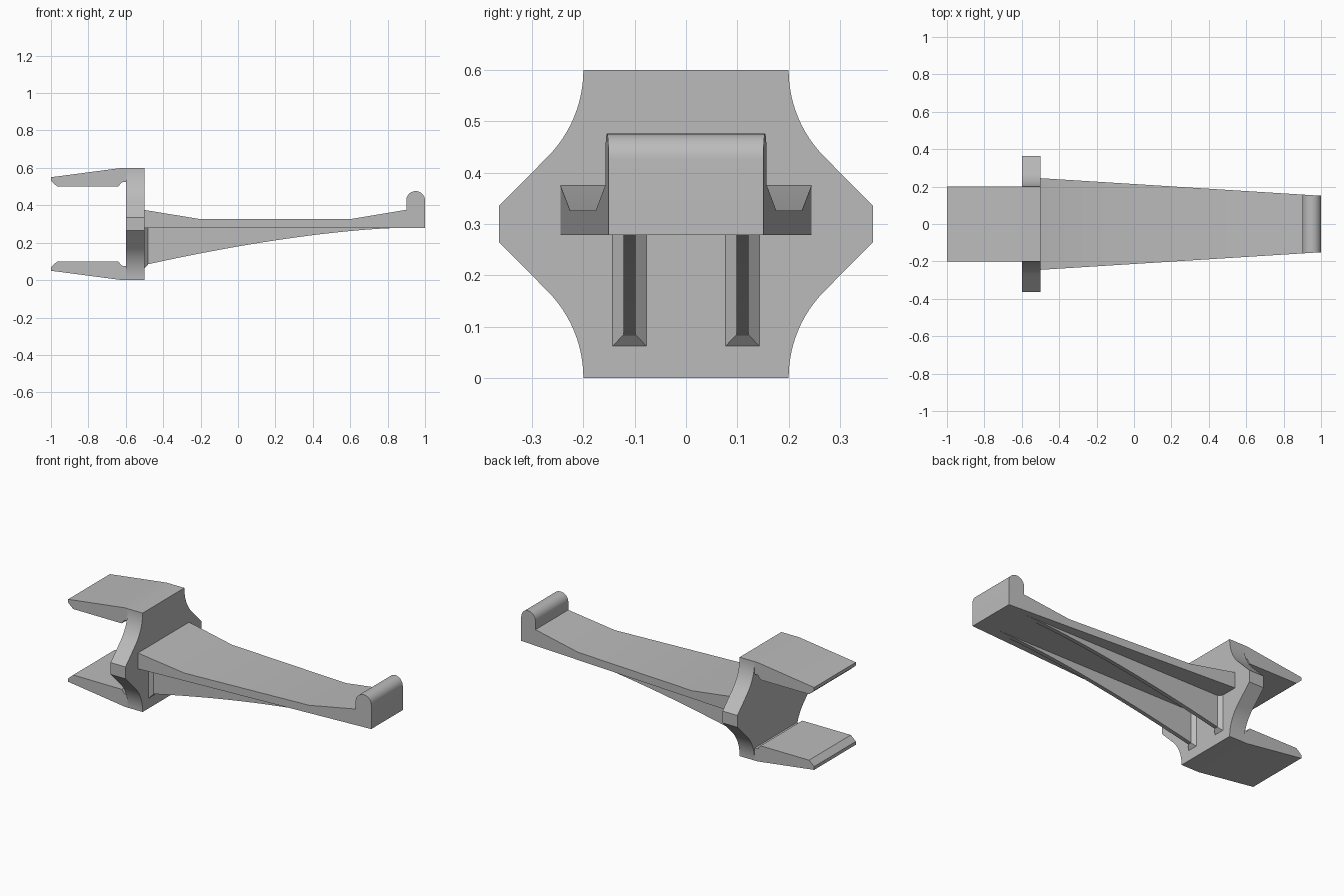
import bpy, bmesh, math

if "Cube" in bpy.data.objects:
    bpy.data.objects.remove(bpy.data.objects["Cube"])

grey = bpy.data.materials.new("plain grey")
grey.diffuse_color = (0.5, 0.5, 0.5, 1)
grey.use_nodes = True
grey.node_tree.nodes["Principled BSDF"].inputs["Base Color"].default_value = grey.diffuse_color


def loft(name, side_a, side_b):
    """Closed solid between two matching outlines."""
    bm = bmesh.new()
    a = [bm.verts.new(p) for p in side_a]
    b = [bm.verts.new(p) for p in side_b]
    n = len(a)
    bm.faces.new(a)
    bm.faces.new(b[::-1])
    for i in range(n):
        j = (i + 1) % n
        bm.faces.new((a[j], a[i], b[i], b[j]))
    bmesh.ops.recalc_face_normals(bm, faces=bm.faces)
    mesh = bpy.data.meshes.new(name)
    bm.to_mesh(mesh)
    bm.free()
    mesh.materials.append(grey)
    obj = bpy.data.objects.new(name, mesh)
    bpy.context.collection.objects.link(obj)
    bpy.ops.object.select_all(action='DESELECT')
    obj.select_set(True)
    bpy.context.view_layer.objects.active = obj
    bpy.ops.object.shade_smooth_by_angle(angle=math.radians(15))
    return obj


def across_y(name, profile, half, centre=0.0):
    """Loft an xz profile across y; half(x) is the half width."""
    return loft(name, [(x, centre - half(x), z) for x, z in profile],
                [(x, centre + half(x), z) for x, z in profile])


# Back plate: outline with concave arcs and pointed sides
R = 0.24
arc = [(0.2 + R - R * math.cos(t), 0.6 - R * math.sin(t))
       for t in (math.pi / 4 * i / 12 for i in range(13))]
quarter = arc + [(0.364, 0.336)]
right = quarter + [(y, 0.6 - z) for y, z in reversed(quarter)]
outline = right + [(-y, z) for y, z in reversed(right)]
loft("back_plate", [(-0.6, y, z) for y, z in outline],
     [(-0.5, y, z) for y, z in outline])

# Upper and lower prongs with a relief groove at the root
prong = [(-0.59, 0.6), (-0.62, 0.6), (-1, 0.55), (-1, 0.53), (-0.966, 0.5),
         (-0.64, 0.5), (-0.622, 0.523), (-0.59, 0.525)]
across_y("upper_prong", prong, lambda x: 0.2)
across_y("lower_prong", [(x, 0.6 - z) for x, z in prong], lambda x: 0.2)

# Tapering arm with a rounded lip at the tip
lip = [(0.95 - 0.05 * math.cos(t), 0.426 + 0.05 * math.sin(t))
       for t in (math.pi * i / 20 for i in range(21))]
arm = [(-0.51, 0.279), (-0.51, 0.377), (-0.5, 0.375), (-0.2, 0.326),
       (0.6, 0.326), (0.9, 0.376)] + lip + [(1, 0.279)]
across_y("arm", arm, lambda x: 0.245 - (x + 0.5) * 0.0627)

# Two curved ribs under the arm, each with a flared foot at the plate
rib = [(-0.51, 0.29), (-0.51, 0.083)]
for i in range(25):
    f = i / 24
    rib.append((-0.48 + 1.35 * f, 0.279 - 0.194 * (1 - f) ** 1.53))
rib.append((0.87, 0.29))
for label, y in (("left", -0.11), ("right", 0.11)):
    across_y(label + "_rib", rib, lambda x: 0.012, y)
    rings = [[(x, y - h, 0.285), (x, y + h, 0.285), (x, y + h, z), (x, y - h, z)]
             for x, h, z in ((-0.5, 0.033, 0.062), (-0.48, 0.012, 0.084))]
    loft(label + "_rib_foot", *rings)
